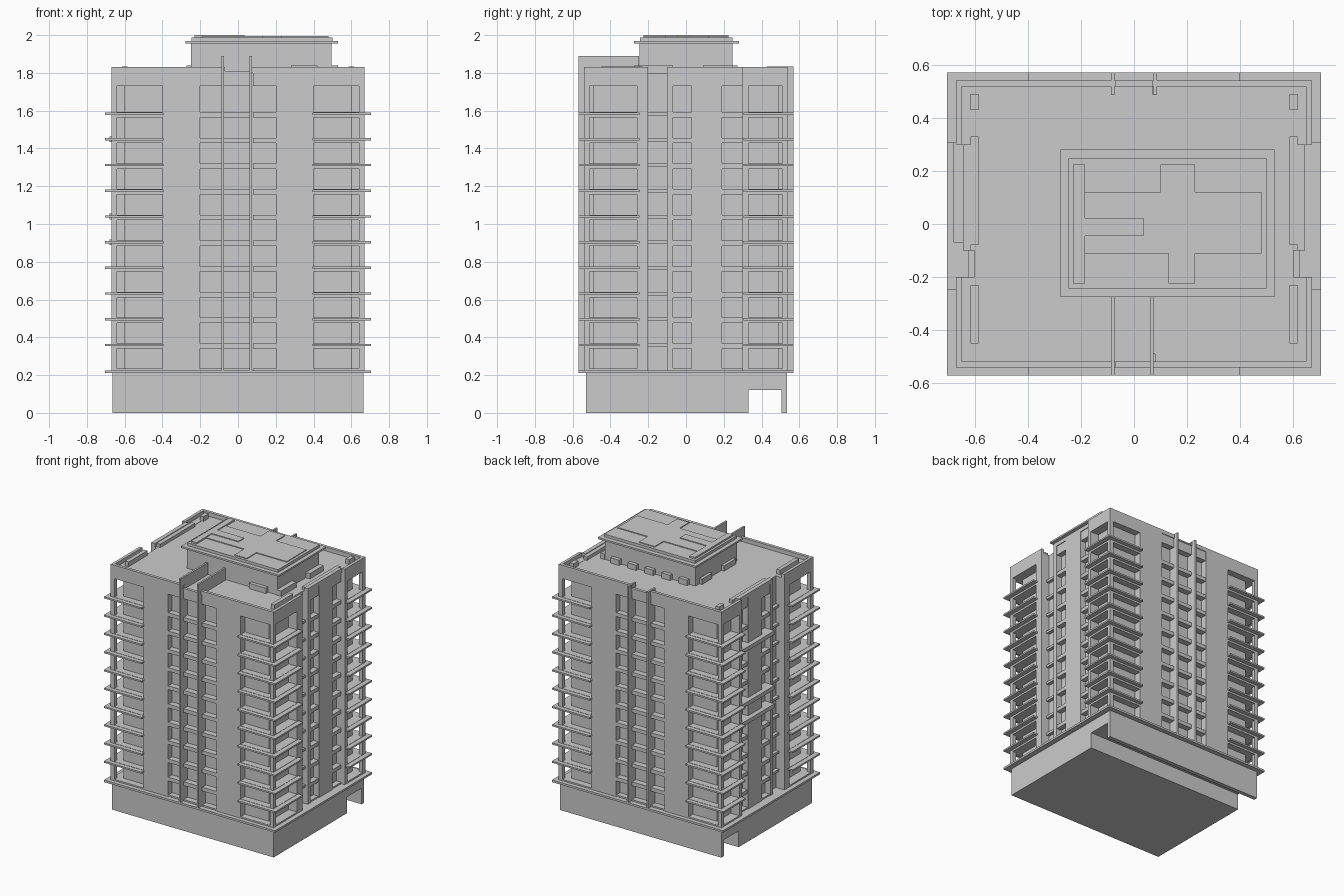
import bpy, bmesh

if "Cube" in bpy.data.objects:
    bpy.data.objects.remove(bpy.data.objects["Cube"])

def boxes(name, items, mx=False, my=False):
    """One object from boxes (x0,x1,y0,y1,z0,z1), optionally mirrored in x / y."""
    out = list(items)
    if mx:
        out += [(-b, -a, c, d, e, f) for a, b, c, d, e, f in out]
    if my:
        out += [(a, b, -d, -c, e, f) for a, b, c, d, e, f in out]
    bm = bmesh.new()
    for x0, x1, y0, y1, z0, z1 in out:
        vs = bmesh.ops.create_cube(bm, size=1)['verts']
        for v in vs:
            v.co.x = x0 if v.co.x < 0 else x1
            v.co.y = y0 if v.co.y < 0 else y1
            v.co.z = z0 if v.co.z < 0 else z1
    me = bpy.data.meshes.new(name)
    bm.to_mesh(me)
    bm.free()
    ob = bpy.data.objects.new(name, me)
    bpy.context.collection.objects.link(ob)
    return ob

Z0, DECK, TOP = 0.225, 1.80, 1.83
levels = [0.224 + 0.136 * i for i in range(11)]
# spandrel heights between stacked windows
bands = [(Z0, 0.236)] + [(z - 0.02, z + 0.008) for z in levels[1:]] + [(1.73, DECK)]

# ground floor: base, overhang at the back, rear screen wall, edge slab
boxes("base_block", [(-.665, .665, -.53, .33, 0, .21)])
boxes("base_overhang", [(-.665, .665, .33, .53, .12, .21)])
boxes("rear_screen_wall", [(-.665, .665, .505, .535, 0, .21)])
boxes("podium_slab", [(-.705, .705, -.57, .57, .21, Z0)])

# recessed core carrying the window planes
boxes("core", [(-.60, .60, -.49, .49, Z0, DECK)])

# corner posts
boxes("corner_posts", [(.64, .67, .51, .54, Z0, DECK)], mx=True, my=True)

# front and back facades
boxes("long_side_piers", [(.20, .40, -.54, -.49, Z0, DECK)], mx=True, my=True)
sp = []
for a, b in bands:
    sp.append((.40, .64, -.54, -.49, a, b))
    sp.append((.08, .20, -.535, -.49, a, b))
boxes("long_side_spandrels", sp, mx=True, my=True)
boxes("centre_spandrels", [(-.08, .07, -.535, -.49, a, b) for a, b in bands], my=True)
boxes("front_fins", [(x, x + .014, -.57, -.485, Z0, 1.89) for x in (-.087, .06)]
      + [(x, x + .014, -.49, -.25, DECK, 1.89) for x in (-.087, .06)])
boxes("back_fins", [(x, x + .014, .485, .57, Z0, 1.835) for x in (-.087, .073)])

# short sides: corner bays, piers, recessed centre bay
boxes("short_side_piers", [
    (.60, .67, -.26, -.20, Z0, DECK),
    (.60, .645, -.10, -.07, Z0, DECK),
    (.60, .645, .03, .19, Z0, DECK),
    (.60, .67, .30, .33, Z0, DECK)], mx=True)
sp = []
for a, b in bands:
    sp.append((.60, .67, -.51, -.26, a, b))
    sp.append((.60, .64, -.07, .03, a, b))
    sp.append((.60, .64, .19, .30, a, b))
    sp.append((.60, .67, .33, .51, a, b))
boxes("short_side_spandrels", sp, mx=True)
boxes("slot_ledges", [(.60, .625, -.20, -.10, z - .01, z + .008)
                      for z in levels[1:]], mx=True)
boxes("left_bridge_bars", [(-.68, -.60, -.07, .31, z - .015, z + .015)
                           for z in (levels[6], levels[5], levels[9])])

# wrap-around corner balcony slabs
bal = []
for z in levels[1:]:
    a, b = z - .006, z + .006
    bal += [(.395, .705, -.57, -.49, a, b), (.60, .705, -.49, -.245, a, b),
            (.395, .705, .49, .57, a, b), (.60, .705, .305, .49, a, b)]
boxes("corner_balconies", bal, mx=True)

# roof parapets
boxes("parapet_long", [(.07, .67, -.54, -.518, DECK, TOP)], mx=True, my=True)
boxes("parapet_centre", [(-.07, .07, -.54, -.518, DECK, 1.81)], my=True)
boxes("parapet_short", [
    (.648, .67, -.518, -.20, DECK, TOP), (.648, .67, .30, .518, DECK, TOP),
    (.60, .67, -.54, -.26, 1.79, DECK + .002), (.60, .67, .33, .54, 1.79, DECK + .002),
    (.615, .645, -.10, .30, DECK, TOP)], mx=True)
boxes("roof_upstands", [
    (.585, .615, -.45, -.23, DECK, 1.835),
    (.585, .615, -.08, .33, DECK, 1.825),
    (.585, .615, .43, .49, DECK, 1.835)], mx=True)

# rooftop plant room with cap
boxes("plant_room", [(-.25, .495, -.245, .245, DECK, 1.955)])
boxes("plant_room_cap", [(-.277, .53, -.275, .28, 1.955, 1.968),
                         (-.247, .50, -.243, .247, 1.968, 1.988)])
boxes("cap_panels", [
    (-.23, -.185, -.225, .225, 1.985, 2.0),
    (-.185, .48, -.112, .12, 1.985, 1.994),
    (.10, .23, .12, .225, 1.985, 1.994),
    (.13, .23, -.225, -.112, 1.985, 1.994),
    (-.185, .035, -.045, .022, 1.985, 2.0)])
# small blocks round the foot of the plant room
foot = []
for x in (-.20, -.06, .08, .22, .36):
    foot.append((x, x + .07, .245, .272, DECK, 1.84))
foot += [(.495, .53, -.25, -.07, DECK, 1.84), (.495, .53, .09, .25, DECK, 1.84),
         (-.272, -.25, -.2, -.06, DECK, 1.84), (-.272, -.25, .08, .2, DECK, 1.84),
         (.28, .42, -.272, -.245, DECK, 1.84)]
boxes("plant_room_foot_blocks", foot)
